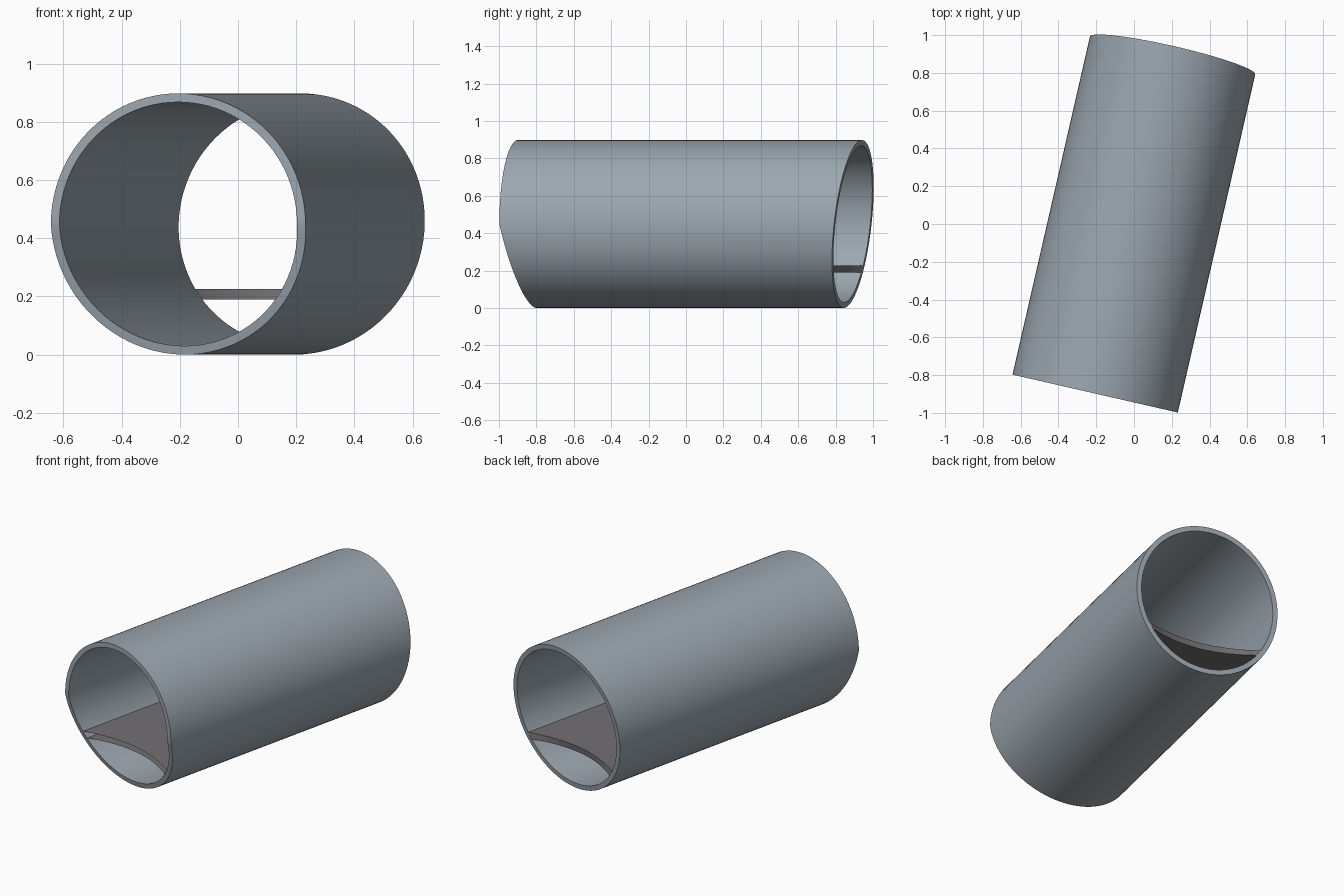
import bpy, bmesh, math

if "Cube" in bpy.data.objects:
    bpy.data.objects.remove(bpy.data.objects["Cube"])

R_OUT, R_IN, CZ = 0.449, 0.419, 0.449
YAW = math.radians(-12.9)
FRONT, BACK = -0.921, 0.915
SEGS = 96


def material(name, color):
    m = bpy.data.materials.new(name)
    m.diffuse_color = (*color, 1)
    m.use_nodes = True
    m.node_tree.nodes["Principled BSDF"].inputs["Base Color"].default_value = m.diffuse_color
    return m


def front_end(z):
    """Square cut above the axis, slanted back below it."""
    return FRONT + 0.103 * max(0, -z) / R_OUT


def back_end(z):
    """Single tilted cut, longer at the top."""
    return BACK + 0.05 * z / R_OUT


def finish(name, bm, mat):
    mesh = bpy.data.meshes.new(name)
    bm.to_mesh(mesh)
    bm.free()
    ob = bpy.data.objects.new(name, mesh)
    bpy.context.collection.objects.link(ob)
    mesh.materials.append(mat)
    ob.location.z = CZ
    ob.rotation_euler.z = YAW
    bpy.ops.object.select_all(action='DESELECT')
    ob.select_set(True)
    bpy.context.view_layer.objects.active = ob
    bpy.ops.object.shade_smooth_by_angle(angle=math.radians(30))
    return ob


# Tube wall: outer skin, inner skin and both end rims
bm = bmesh.new()
rings = []
for radius, end in ((R_OUT, front_end), (R_OUT, back_end),
                    (R_IN, back_end), (R_IN, front_end)):
    ring = []
    for i in range(SEGS):
        a = 2 * math.pi * i / SEGS
        x, z = radius * math.cos(a), radius * math.sin(a)
        ring.append(bm.verts.new((x, end(z), z)))
    rings.append(ring)
for k in range(4):
    a, b = rings[k], rings[(k + 1) % 4]
    for i in range(SEGS):
        j = (i + 1) % SEGS
        bm.faces.new((a[i], a[j], b[j], b[i]))
bmesh.ops.recalc_face_normals(bm, faces=bm.faces)
finish("tube", bm, material("blue_grey", (0.33, 0.385, 0.43)))

# Shelf: thin floor with scooped ends, open along its front edge
bm = bmesh.new()
STEPS, SCOOP = 24, 0.08
rows = {}
for side, z in (("top", 0.226 - CZ), ("bottom", 0.19 - CZ)):
    half = math.sqrt(R_IN ** 2 - z ** 2)
    for end in ("front", "back"):
        row = []
        for i in range(STEPS + 1):
            t = 2 * i / STEPS - 1
            dip = SCOOP * (1 - t * t)
            y = front_end(z) + dip if end == "front" else back_end(z) - dip
            row.append(bm.verts.new((half * t, y, z)))
        rows[side, end] = row
for a, b in ((rows["top", "front"], rows["top", "back"]),
             (rows["top", "back"], rows["bottom", "back"]),
             (rows["bottom", "back"], rows["bottom", "front"])):
    for i in range(STEPS):
        bm.faces.new((a[i], a[i + 1], b[i + 1], b[i]))
finish("shelf", bm, material("warm_grey", (0.17, 0.16, 0.175)))
